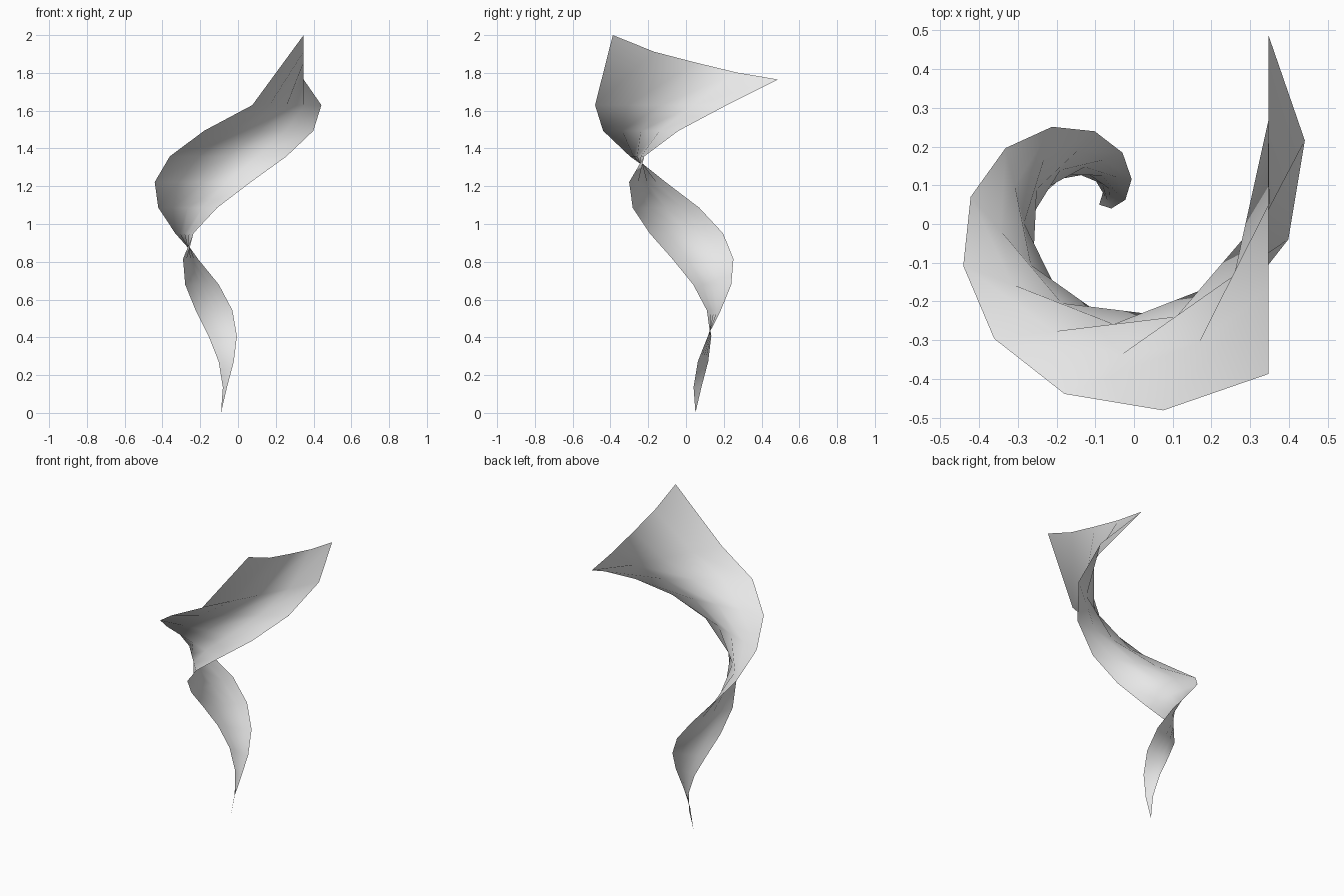
import bpy, bmesh, math
from mathutils import Matrix, Vector

cube = bpy.data.objects.get("Cube")
if cube:
    bpy.data.objects.remove(cube, do_unlink=True)

ROWS, COLS = 13, 4
TOP = 1.765                      # height of the last level row
AXIS = Vector((-0.09, 0.05, 0))  # the axis of the twist
LIFT = [0.235, 0.147, 0.09, 0.037, 0]  # raised corner along the top edge

# Plain grey surface
grey = bpy.data.materials.new("plain grey")
grey.use_nodes = True
colour = (0.8, 0.8, 0.8, 1)
grey.diffuse_color = colour
grey.node_tree.nodes["Principled BSDF"].inputs["Base Color"].default_value = colour

# Ribbon: level rows that widen and turn one full circle on the way up
bm = bmesh.new()
grid = []
for k in range(ROWS + 1):
    width = 0.0452 * k + 0.0017 * k * k
    turn = Matrix.Rotation(math.tau * (k - ROWS) / ROWS, 3, "Z")
    row = []
    for c in range(COLS + 1):
        p = AXIS + turn @ Vector((width / 2, width * (c / COLS - 0.5), 0))
        p.z = TOP * k / ROWS + (LIFT[c] if k == ROWS else 0)
        row.append(bm.verts.new(p))
    grid.append(row)
for low, high in zip(grid, grid[1:]):
    for c in range(COLS):
        bm.faces.new((low[c], low[c + 1], high[c + 1], high[c]))

# Close the bottom row into a point
bmesh.ops.remove_doubles(bm, verts=bm.verts[:], dist=0.0005)
for f in bm.faces:
    f.smooth = True

mesh = bpy.data.meshes.new("twisted_ribbon")
bm.to_mesh(mesh)
bm.free()
mesh.materials.append(grey)
ribbon = bpy.data.objects.new("twisted_ribbon", mesh)
bpy.context.collection.objects.link(ribbon)
